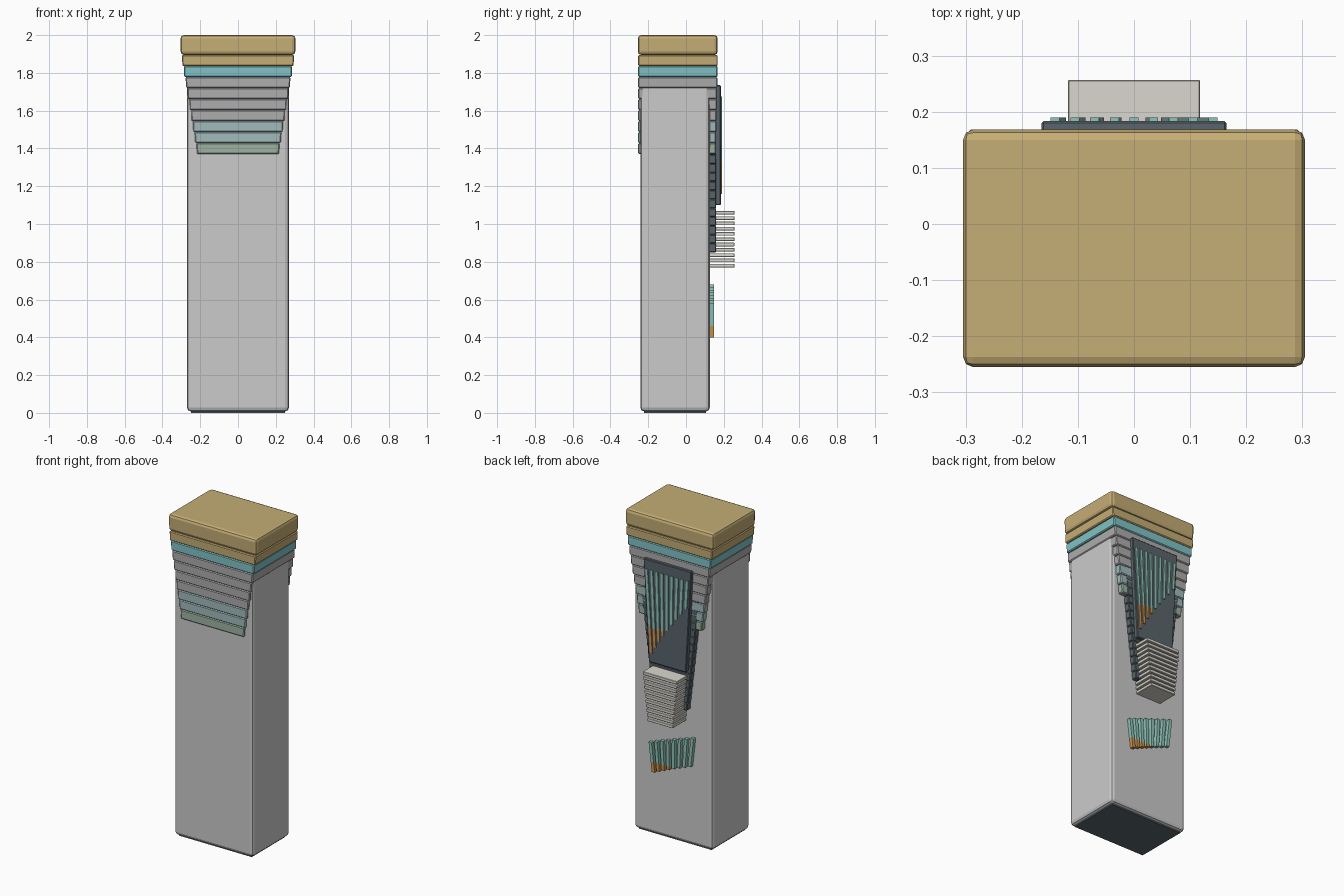
import bpy

if "Cube" in bpy.data.objects:
    bpy.data.objects.remove(bpy.data.objects["Cube"])


def material(name, rgb):
    m = bpy.data.materials.new(name)
    m.diffuse_color = (*rgb, 1)
    m.use_nodes = True
    m.node_tree.nodes["Principled BSDF"].inputs["Base Color"].default_value = m.diffuse_color
    return m


GOLD = material("gold", (0.56, 0.42, 0.18))
TEAL = material("teal", (0.22, 0.55, 0.57))
BLUE = material("pale_blue", (0.36, 0.50, 0.51))
GREEN = material("sage", (0.34, 0.45, 0.36))
MINT = material("mint", (0.28, 0.56, 0.48))
ORANGE = material("orange", (0.62, 0.30, 0.08))
DARK = material("slate", (0.10, 0.13, 0.15))
CREAM = material("cream", (0.70, 0.68, 0.62))
GREY = material("grey", (0.42, 0.42, 0.43))
LIGHT = material("light_grey", (0.58, 0.59, 0.60))


def prism(name, bottom, top, y0, y1, mat, bevel=0.0, segments=1):
    """Four-sided block. bottom and top are (x centre, half width, z)."""
    verts = [(cx + sx * hw, y, z) for cx, hw, z in (bottom, top)
             for sx, y in ((-1, y0), (1, y0), (1, y1), (-1, y1))]
    faces = [(3, 2, 1, 0), (4, 5, 6, 7)]
    faces += [(i, (i + 1) % 4, (i + 1) % 4 + 4, i + 4) for i in range(4)]
    me = bpy.data.meshes.new(name)
    me.from_pydata(verts, [], faces)
    me.materials.append(mat)
    ob = bpy.data.objects.new(name, me)
    bpy.context.collection.objects.link(ob)
    if bevel:
        b = ob.modifiers.new("bevel", "BEVEL")
        b.width = bevel
        b.segments = segments
    return ob


def lerp(a, b, t):
    return a + (b - a) * t


def fin(name, x, z0, z1, pivot, slope, y0, y1, hw, split):
    """Upright fin converging downwards, orange below the split height."""
    def at(z):
        return x * (1 - slope * (pivot - z))
    if z0 < split:
        prism(name + "_tip", (at(z0), hw, z0), (at(split), hw, split), y0, y1, ORANGE)
        z0 = split
    prism(name, (at(z0), hw, z0), (at(z1), hw, z1), y0, y1, MINT)


# Main tower body and dark base
prism("tower_body", (0, 0.27, 0.008), (0, 0.27, 1.74), -0.242, 0.126, LIGHT, 0.02, 2)
prism("base_plate", (0, 0.25, 0.0), (0, 0.25, 0.03), -0.222, 0.106, DARK)

# Flared crown: roof block over stacked slabs that narrow downwards
prism("crown_roof", (0, 0.303, 1.895), (0, 0.305, 2.0), -0.255, 0.168, GOLD, 0.018, 2)
slab_mats = [GOLD, TEAL, GREY, GREY, GREY, GREY, BLUE, BLUE, GREEN]
step = (1.895 - 1.37) / len(slab_mats)
for i, mat in enumerate(slab_mats):
    z = 1.895 - i * step
    w = lerp(0.297, 0.220, i / (len(slab_mats) - 1))
    prism(f"crown_slab_{i}", (0, w - 0.003, z - step), (0, w, z),
          -0.253, lerp(0.168, 0.158, i / 8), mat, 0.005)

# Stepped wedge running down the back
N = 16
for i in range(N):
    z = lerp(1.60, 0.85, i / N)
    w = lerp(0.205, 0.115, i / N)
    prism(f"back_wedge_{i}", (0, w - 0.003, z - 0.75 / N), (0, w, z),
          0.11, 0.16, DARK, 0.004)

# Tapered back panel with graded fins
prism("back_panel", (0, 0.128, 1.10), (0, 0.165, 1.735), 0.155, 0.184, DARK, 0.004)
for i in range(9):
    t = i / 8
    fin(f"panel_fin_{i}", lerp(0.142, -0.142, t), lerp(1.16, 1.50, t), 1.675,
        1.7, 0.45, 0.18, 0.190, 0.008, 1.32)

# Stack of projecting slats
for i in range(11):
    z = lerp(1.05, 0.77, i / 10)
    w = lerp(0.118, 0.088, i / 10)
    prism(f"slat_{i}", (0, w, z), (0, w, z + 0.019), 0.11, 0.257, CREAM, 0.002)

# Lower fins, rising to one side
for i in range(8):
    t = i / 7
    fin(f"lower_fin_{i}", lerp(0.15, -0.14, t), lerp(0.40, 0.50, t),
        lerp(0.58, 0.68, t), 0.63, 0.8, 0.11, 0.148, 0.010, 0.46)
